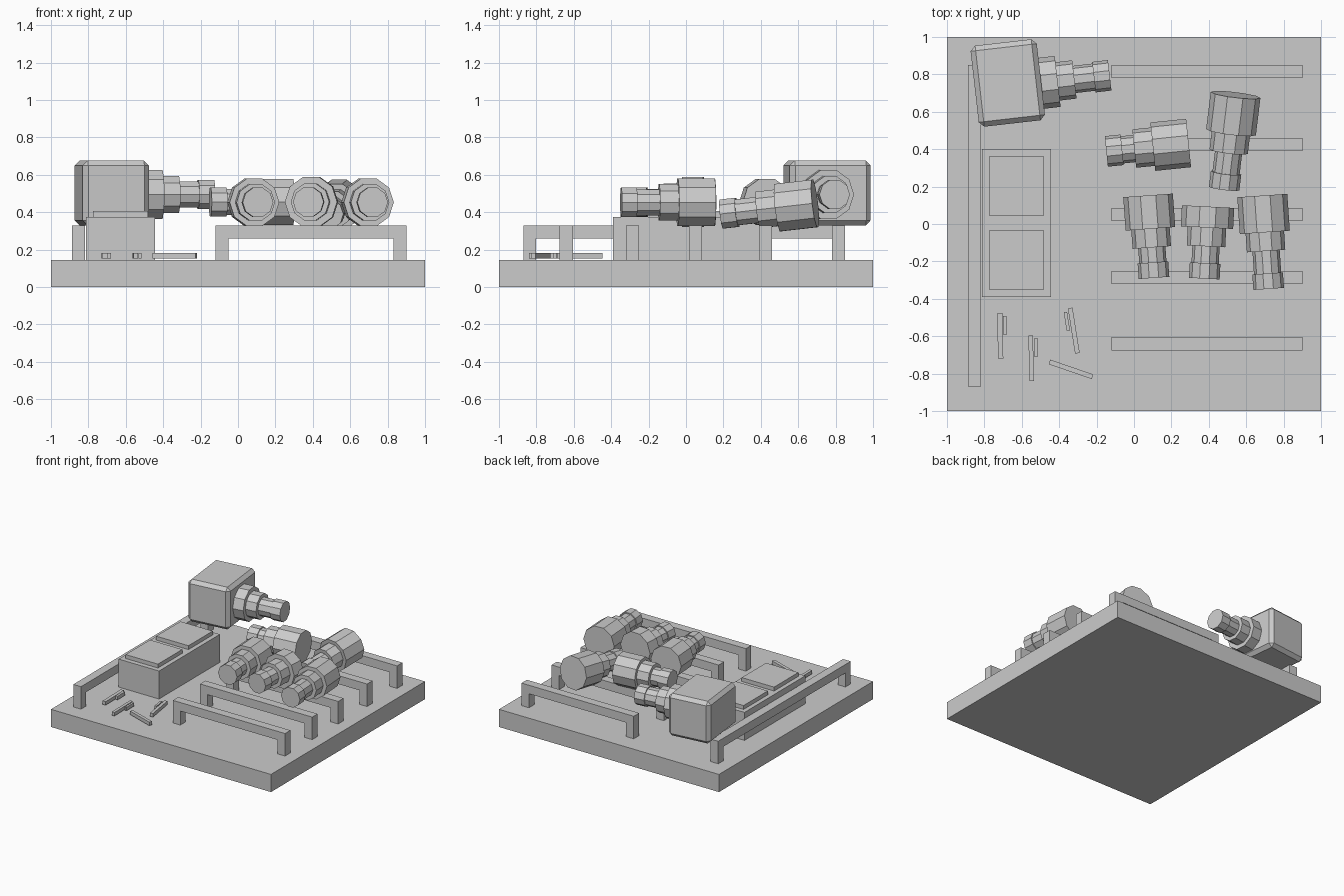
import bpy, bmesh, math
from mathutils import Vector

if "Cube" in bpy.data.objects:
    bpy.data.objects.remove(bpy.data.objects["Cube"])


def finish(name, bm):
    bmesh.ops.recalc_face_normals(bm, faces=bm.faces)
    me = bpy.data.meshes.new(name)
    bm.to_mesh(me)
    bm.free()
    ob = bpy.data.objects.new(name, me)
    bpy.context.collection.objects.link(ob)
    return ob


def box(name, x0, x1, y0, y1, z0, z1, turn=0):
    bm = bmesh.new()
    bmesh.ops.create_cube(bm, size=1)
    bmesh.ops.scale(bm, vec=(x1 - x0, y1 - y0, z1 - z0), verts=bm.verts)
    ob = finish(name, bm)
    ob.location = ((x0 + x1) / 2, (y0 + y1) / 2, (z0 + z1) / 2)
    ob.rotation_euler.z = math.radians(turn)
    return ob


def rail(name, length, center, turn):
    # bridge-shaped profile (two feet and a bar) extruded to its width
    h, foot, z0, bar, z1, w = length / 2, 0.068, 0.14, 0.26, 0.33, 0.035
    pts = [(-h, z0), (-h + foot, z0), (-h + foot, bar), (h - foot, bar),
           (h - foot, z0), (h, z0), (h, z1), (-h, z1)]
    bm = bmesh.new()
    f = bm.faces.new([bm.verts.new((x, -w, z)) for x, z in pts])
    r = bmesh.ops.extrude_face_region(bm, geom=[f])
    new = [v for v in r["geom"] if isinstance(v, bmesh.types.BMVert)]
    bmesh.ops.translate(bm, vec=(0, 2 * w, 0), verts=new)
    ob = finish(name, bm)
    ob.location = (*center, 0)
    ob.rotation_euler.z = math.radians(turn)


def barrel(name, back, tip, r, mid, neck, collar, sides=10):
    # stepped solid of revolution running from the wide back to the tip
    back, tip = Vector(back), Vector(tip)
    total = (tip - back).length
    a = total - mid - neck - collar
    b, c = a + mid, a + mid + neck
    prof = [(r, 0), (r, a), (0.103, a), (0.103, b), (0.073, b),
            (0.073, c), (0.082, c), (0.082, total)]
    bm = bmesh.new()
    rings = []
    for rad, z in prof:
        rings.append([bm.verts.new((rad * math.cos(2 * math.pi * i / sides),
                                    rad * math.sin(2 * math.pi * i / sides), z))
                      for i in range(sides)])
    for lo, hi in zip(rings, rings[1:]):
        for i in range(sides):
            j = (i + 1) % sides
            bm.faces.new((lo[i], lo[j], hi[j], hi[i]))
    bm.faces.new(rings[0])
    bm.faces.new(rings[-1])
    ob = finish(name, bm)
    ob.location = back
    ob.rotation_euler = (tip - back).to_track_quat('Z', 'Y').to_euler()


# base slab
box("base", -1, 1, -1, 1, 0, 0.145)

# rails
for i, y in enumerate((0.815, 0.425, 0.05, -0.287, -0.64)):
    rail(f"cross_rail_{i + 1}", 1.02, (0.39, y), 0)
rail("side_rail", 1.72, (-0.853, -0.01), 90)

# cabinet with two lids
box("cabinet", -0.812, -0.445, -0.39, 0.4, 0.14, 0.375)
for i, y in enumerate((-0.193, 0.203)):
    box(f"cabinet_lid_{i + 1}", -0.776, -0.482, y - 0.158, y + 0.158, 0.37, 0.407)

# loose bars: centre x, y, width, length, turn
bars = [(-0.715, -0.598, 0.028, 0.243, 1), (-0.69, -0.542, 0.018, 0.1, 2),
        (-0.55, -0.717, 0.024, 0.243, 1), (-0.524, -0.66, 0.016, 0.1, 1),
        (-0.322, -0.57, 0.025, 0.245, 9), (-0.359, -0.52, 0.018, 0.1, 9),
        (-0.337, -0.777, 0.026, 0.243, 71)]
for i, (x, y, w, l, t) in enumerate(bars):
    box(f"loose_bar_{i + 1}", x - w / 2, x + w / 2, y - l / 2, y + l / 2,
        0.152, 0.181, t)

# stepped barrels lying on the rails
barrel("barrel_left", (0.075, 0.153, 0.453), (0.107, -0.288, 0.453), 0.133, 0.1, 0.08, 0.083)
barrel("barrel_middle", (0.396, 0.093, 0.455), (0.376, -0.292, 0.455), 0.14, 0.1, 0.09, 0.083)
barrel("barrel_right", (0.686, 0.152, 0.453), (0.72, -0.347, 0.453), 0.134, 0.1, 0.12, 0.083)
barrel("barrel_back", (0.543, 0.69, 0.447), (0.482, 0.19, 0.39), 0.134, 0.105, 0.115, 0.085)
barrel("barrel_cross", (0.292, 0.433, 0.455), (-0.148, 0.388, 0.455), 0.13, 0.1, 0.065, 0.085)

# bevelled housing with its own stepped barrel
housing = box("housing", -0.853, -0.497, 0.536, 0.972, 0.33, 0.677, 6.5)
bev = housing.modifiers.new("bevel", 'BEVEL')
bev.width = 0.027
bev.segments = 1
barrel("housing_barrel", (-0.54, 0.747, 0.495), (-0.13, 0.795, 0.495), 0.137, 0.09, 0.105, 0.085)
